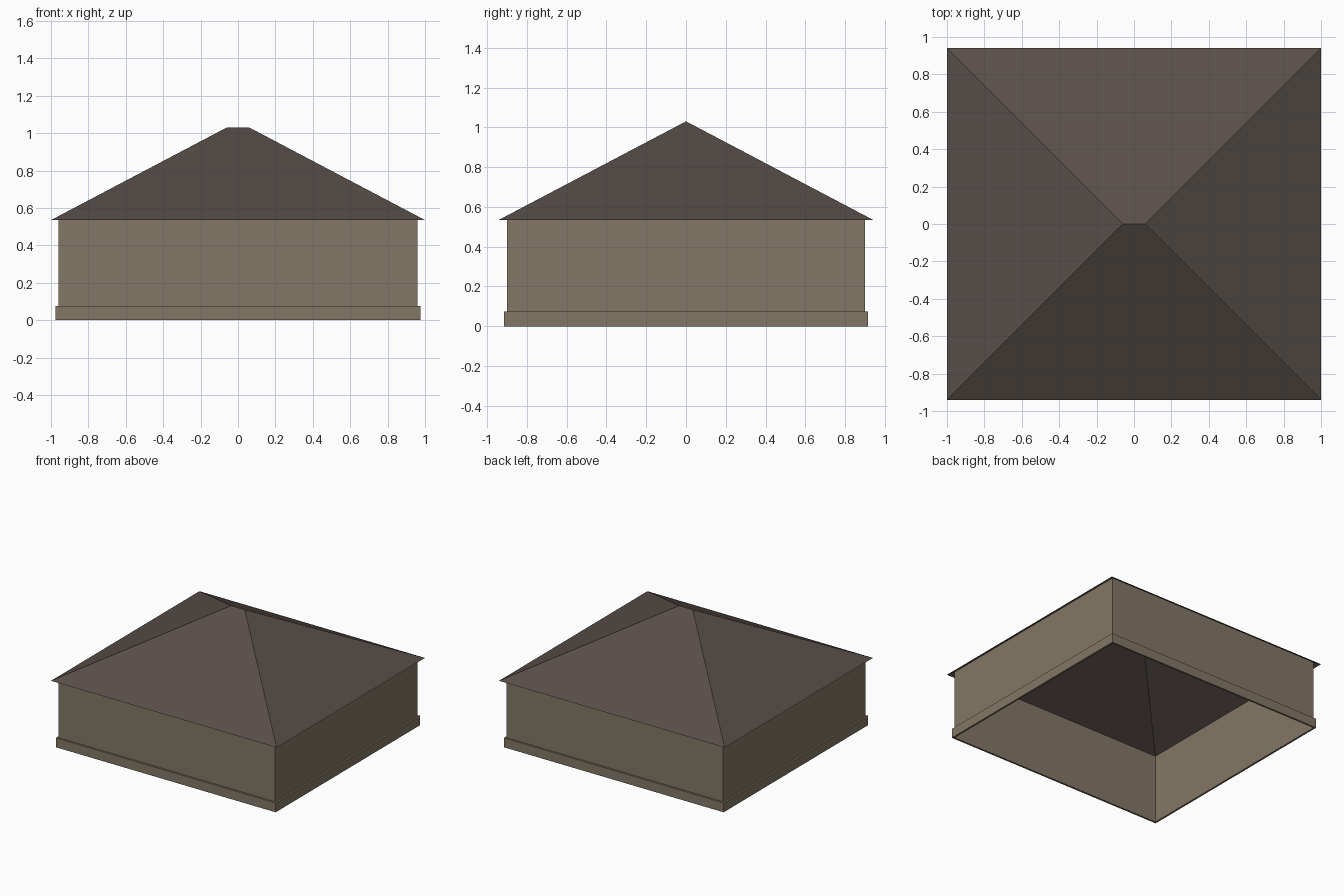
import bpy

cube = bpy.data.objects.get("Cube")
if cube:
    bpy.data.objects.remove(cube, do_unlink=True)


def make_material(name, colour):
    mat = bpy.data.materials.new(name)
    mat.use_nodes = True
    mat.diffuse_color = colour
    mat.node_tree.nodes["Principled BSDF"].inputs["Base Color"].default_value = colour
    return mat


def add_part(name, verts, faces, mat):
    mesh = bpy.data.meshes.new(name)
    mesh.from_pydata(verts, [], faces)
    mesh.materials.append(mat)
    mesh.update()
    obj = bpy.data.objects.new(name, mesh)
    bpy.context.collection.objects.link(obj)
    return obj


def rectangle(x, y, z):
    return [(-x, -y, z), (x, -y, z), (x, y, z), (-x, y, z)]


def loft(name, rings, mat):
    """Join successive rectangles (half x, half y, height) with quads, ends open."""
    verts = [v for ring in rings for v in rectangle(*ring)]
    faces = []
    for r in range(len(rings) - 1):
        for i in range(4):
            a, b = r * 4 + i, r * 4 + (i + 1) % 4
            faces.append((a, b, b + 4, a + 4))
    return add_part(name, verts, faces, mat)


stone = make_material("warm grey stone", (0.225, 0.186, 0.133, 1))
slate = make_material("dark brown slate", (0.098, 0.077, 0.067, 1))

EAVE = 0.535

# Open wall shell, tucked up to the roof slope
loft("walls", [(0.96, 0.9, 0), (0.96, 0.9, EAVE + 0.02)], stone)

# Projecting plinth band with its underside and top ledge
loft("plinth", [(0.96, 0.9, 0), (0.975, 0.915, 0),
                (0.975, 0.915, 0.075), (0.96, 0.9, 0.075)], stone)

# Hipped roof with a short ridge, open underneath
add_part("hipped_roof",
         rectangle(1, 0.94, EAVE) + [(-0.06, 0, 1.03), (0.06, 0, 1.03)],
         [(0, 1, 5, 4), (1, 2, 5), (2, 3, 4, 5), (3, 0, 4)], slate)
